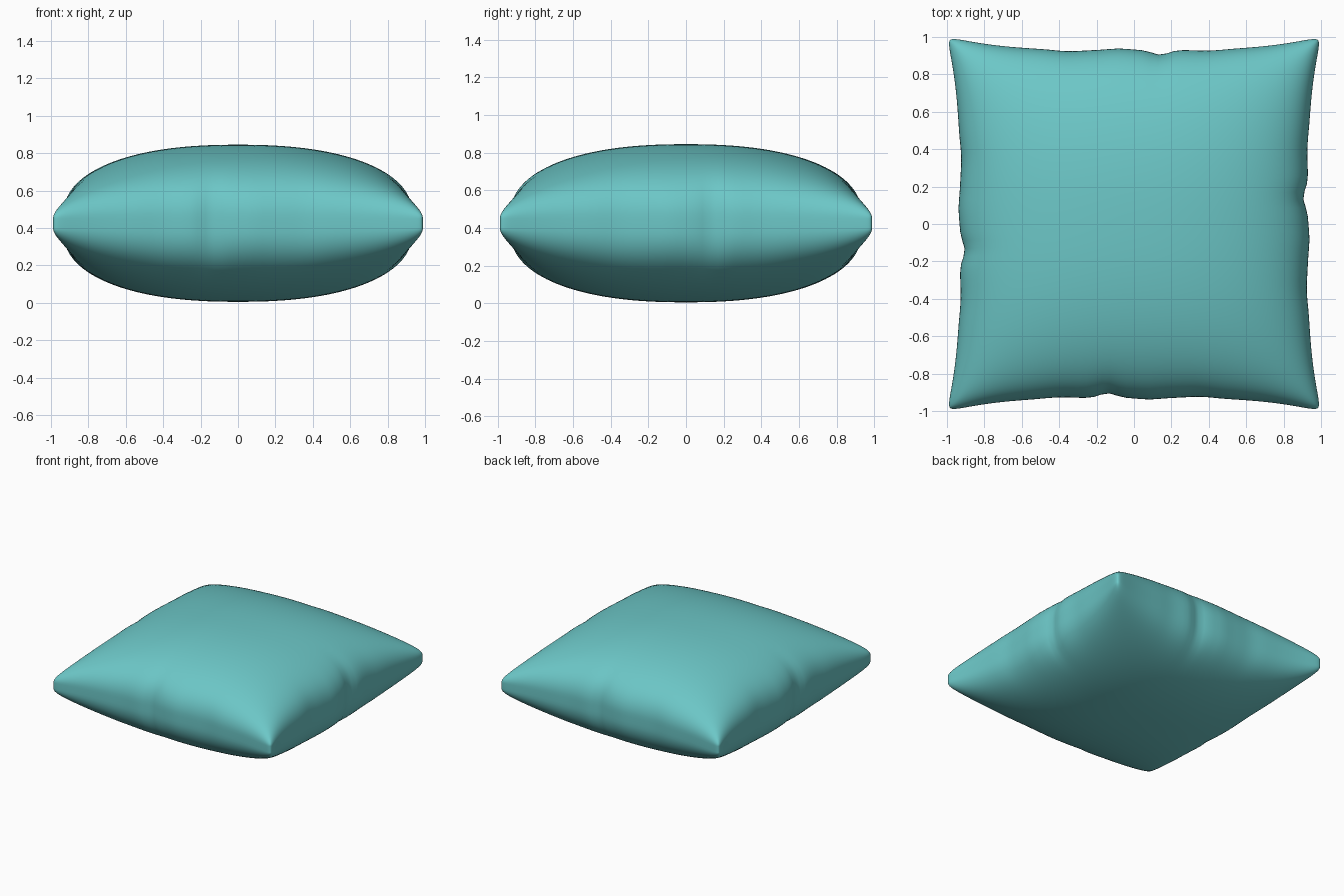
import bpy, math

if "Cube" in bpy.data.objects:
    bpy.data.objects.remove(bpy.data.objects["Cube"])

N = 72                      # grid cells per side
MID, RIM, PUFF = 0.425, 0.035, 0.385


def bump(t, centre, width):
    return math.exp(-((t - centre) / width) ** 2)


def side_reach(t):
    """Half width of the pillow at position t along a side (pinched middle, flared corners)."""
    return 0.93 + 0.075 * abs(t) ** 3.5


def pucker(t, sign):
    """Small cloth creases near the middle of each side seam."""
    t *= sign
    return (-0.025 * bump(t, 0.14, 0.06) + 0.008 * bump(t, -0.08, 0.08)
            - 0.008 * bump(t, -0.35, 0.1) - 0.006 * bump(t, 0.4, 0.1))


def point(i, j, side):
    u = math.sin(math.pi / 2 * (2 * i / N - 1))
    v = math.sin(math.pi / 2 * (2 * j / N - 1))
    a, b = abs(u), abs(v)
    puff = max(0.0, (1 - a ** 2.3) * (1 - b ** 2.3)) ** 0.43
    corner = 1 - 0.022 * (a * b) ** 30          # round off the corner tips
    x = u * (side_reach(v) + pucker(v, 1 if u > 0 else -1) * a ** 8) * corner
    y = v * (side_reach(u) + pucker(u, 1 if v > 0 else -1) * b ** 8) * corner
    rim = RIM * (1 - 0.3 * max(a, b) ** 30)
    return x, y, MID + side * (rim + PUFF * puff)


# Top and bottom cloth panels
n = N + 1
verts = [point(i, j, s) for s in (1, -1) for j in range(n) for i in range(n)]
top = lambda i, j: j * n + i
low = lambda i, j: n * n + j * n + i
faces = []
for j in range(N):
    for i in range(N):
        faces.append((top(i, j), top(i + 1, j), top(i + 1, j + 1), top(i, j + 1)))
        faces.append((low(i, j), low(i, j + 1), low(i + 1, j + 1), low(i + 1, j)))

# Narrow seam wall around the rim
ring = ([(i, 0) for i in range(N)] + [(N, j) for j in range(N)]
        + [(i, N) for i in range(N, 0, -1)] + [(0, j) for j in range(N, 0, -1)])
for p, q in zip(ring, ring[1:] + ring[:1]):
    faces.append((low(*p), low(*q), top(*q), top(*p)))

mesh = bpy.data.meshes.new("pillow")
mesh.from_pydata(verts, [], faces)
mesh.update()
pillow = bpy.data.objects.new("pillow", mesh)
bpy.context.collection.objects.link(pillow)

# Smooth shading all over
for p in mesh.polygons:
    p.use_smooth = True

teal = bpy.data.materials.new("teal cloth")
teal.diffuse_color = (0.15, 0.57, 0.57, 1)
teal.use_nodes = True
teal.node_tree.nodes["Principled BSDF"].inputs["Base Color"].default_value = teal.diffuse_color
mesh.materials.append(teal)
